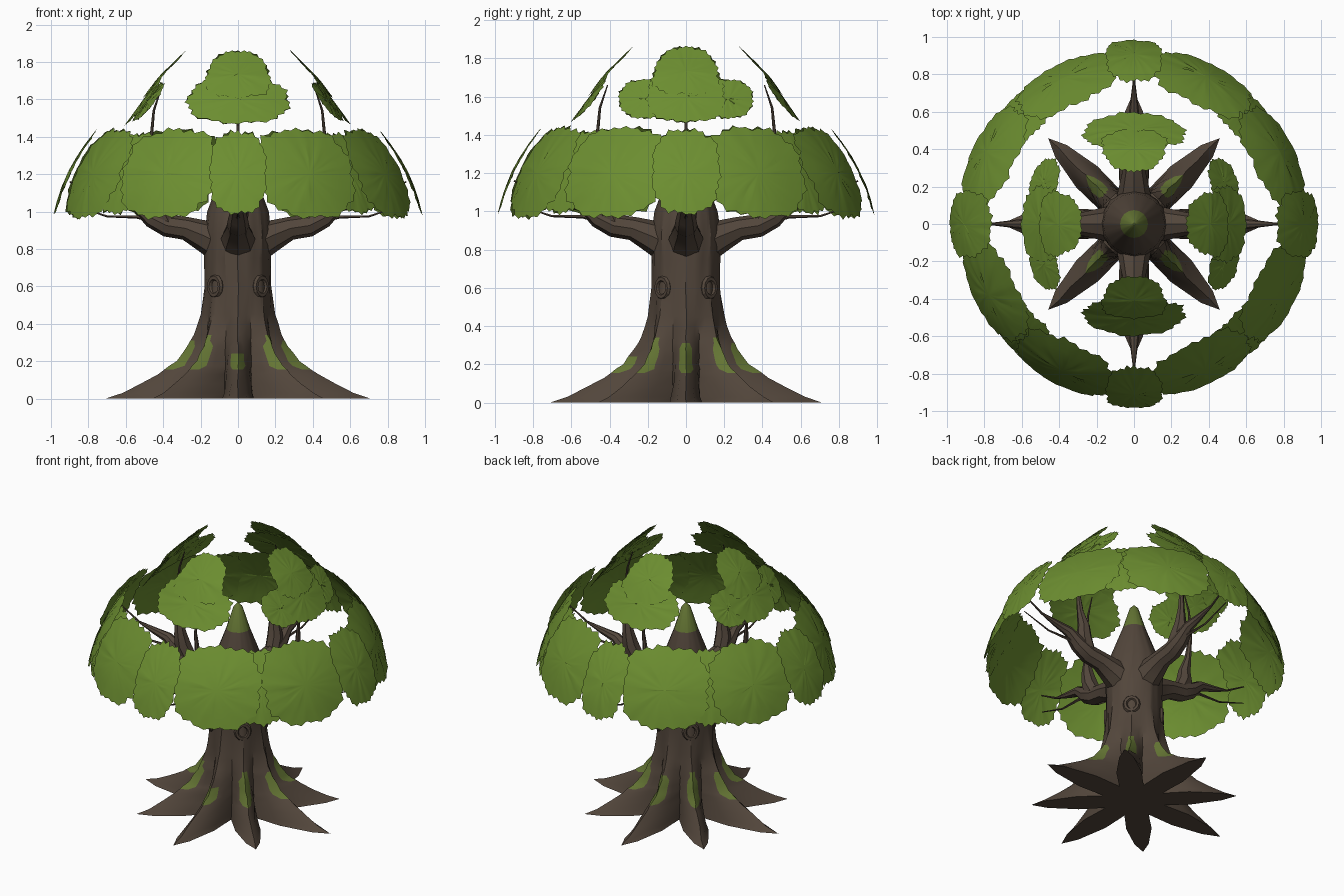
import bpy, math, random
from mathutils import Vector, Matrix

if "Cube" in bpy.data.objects:
    bpy.data.objects.remove(bpy.data.objects["Cube"])

random.seed(4)


def material(name, rgb):
    m = bpy.data.materials.new(name)
    m.diffuse_color = (*rgb, 1)
    m.use_nodes = True
    m.node_tree.nodes["Principled BSDF"].inputs["Base Color"].default_value = m.diffuse_color
    return m


BARK = material("bark_brown", (0.085, 0.061, 0.044))
LEAF = material("leaf_green", (0.15, 0.27, 0.03))
MOSS = material("moss_green", (0.128, 0.178, 0.034))


def make(name, verts, faces, mats, index=None, angle=30):
    me = bpy.data.meshes.new(name)
    me.from_pydata([tuple(v) for v in verts], [], faces)
    for m in mats:
        me.materials.append(m)
    if index:
        for p, i in zip(me.polygons, index):
            p.material_index = i
    ob = bpy.data.objects.new(name, me)
    bpy.context.collection.objects.link(ob)
    bpy.ops.object.select_all(action='DESELECT')
    ob.select_set(True)
    bpy.context.view_layer.objects.active = ob
    bpy.ops.object.shade_smooth_by_angle(angle=math.radians(angle))
    return ob


def lerp(table, x):
    for (x0, y0), (x1, y1) in zip(table, table[1:]):
        if x <= x1:
            t = max(0, (x - x0) / (x1 - x0))
            return y0 + (y1 - y0) * t
    return table[-1][1]


def spin(p, a):
    return Matrix.Rotation(a, 3, 'Z') @ Vector(p)


# Trunk with eight roots: star-shaped rings that turn into an octagon, then a cone
RIDGE = [(0, .71), (.03, .62), (.08, .52), (.13, .43), (.2, .33), (.28, .27),
         (.36, .225), (.45, .2), (.6, .178), (.75, .178), (.88, .18), (1.0, .165),
         (1.24, .075), (1.39, .028), (1.415, .005)]
VALLEY = [(0, .2), (.1, .183), (.3, .178), (.5, .174), (.75, .176), (.88, .178),
          (1.0, .163), (1.24, .074), (1.39, .028), (1.415, .005)]
levels = [0, .03, .08, .13, .155, .175, .2, .24, .28, .31, .34, .4, .45, .6, .75, .88, 1.0,
          1.24, 1.39, 1.415]
verts, faces, index = [], [], []
for z in levels:
    for arm in range(8):
        c = lerp(VALLEY, z)
        r = c + (lerp(RIDGE, z) - c) * (0.88 if arm % 2 else 1)
        tip = Vector((r, 0, 0))
        val = Vector((c * math.cos(math.pi / 8), c * math.sin(math.pi / 8), 0))
        d = val - tip
        out = Vector((d.y, -d.x, 0)).normalized() * 0.07 * max(0, r - c)
        wide = 0.4 if .17 < z < .3 else 0.22
        near, side = tip + d * wide + out * .9, tip + d * .64 + out
        mirror = lambda p: Vector((p.x, -p.y, 0))
        for p in (mirror(side), mirror(near), tip, near, side, val):
            q = spin(p, arm * math.pi / 4)
            j = 0.004 if 0 < z < .95 else 0
            verts.append(q + Vector((random.uniform(-j, j), random.uniform(-j, j), z)))
n = 48
for k in range(len(levels) - 1):
    mid = (levels[k] + levels[k + 1]) / 2
    for j in range(n):
        j2 = (j + 1) % n
        faces.append((k * n + j, k * n + j2, (k + 1) * n + j2, (k + 1) * n + j))
        top = .24 if j // 6 == 6 else .35 if (j // 6) % 2 else .31
        index.append(1 if (j % 6 in (1, 2) and .15 < mid < top) or mid > 1.25 else 0)
faces += [tuple(reversed(range(n))), tuple(range(n * (len(levels) - 1), n * len(levels)))]
index += [0, 1]
make("trunk_and_roots", verts, faces, [BARK, MOSS], index)


def tube(name, path, sides, a):
    """Tapered limb along (x, y, z, radius) points, turned by angle a."""
    pts = [Vector(p[:3]) for p in path]
    vs, fs = [], []
    for i, p in enumerate(pts):
        d = (pts[min(i + 1, len(pts) - 1)] - pts[max(i - 1, 0)]).normalized()
        ref = Vector((0, 1, 0)) if abs(d.y) < .8 else Vector((0, 0, 1))
        u = ref.cross(d).normalized()
        w = d.cross(u)
        for s in range(sides):
            t = 2 * math.pi * s / sides
            vs.append(spin(p + (u * math.cos(t) + w * math.sin(t)) * path[i][3], a))
    for i in range(len(pts) - 1):
        for s in range(sides):
            s2 = (s + 1) % sides
            fs.append((i * sides + s, i * sides + s2, (i + 1) * sides + s2, (i + 1) * sides + s))
    fs += [tuple(reversed(range(sides))), tuple(range(len(vs) - sides, len(vs)))]
    make(name, vs, fs, [BARK])


# Branches, upright forks and twigs on the four axes
for q in range(4):
    a = q * math.pi / 2
    tube("branch", [(.1, 0, .83, .1), (.18, 0, .87, .085), (.28, 0, .91, .062),
                    (.38, 0, .925, .06), (.46, 0, .965, .052), (.54, 0, 1.03, .034),
                    (.64, 0, 1.05, .022), (.76, 0, 1.08, .007), (.9, 0, 1.16, .004)], 8, a)
    tube("upright_fork", [(.37, 0, .92, .05), (.42, .01, 1.02, .052), (.43, .02, 1.1, .04),
                          (.45, .01, 1.2, .022), (.465, 0, 1.38, .01), (.45, 0, 1.54, .007),
                          (.41, 0, 1.66, .003)], 7, a)
    tube("twig", [(.42, 0, .95, .02), (.54, 0, .972, .01),
                  (.7, 0, .975, .006), (.9, 0, 1.04, .003)], 5, a)

# Knot rings on the diagonal sides of the trunk
for q in range(4):
    a = math.pi / 4 + q * math.pi / 2
    bpy.ops.mesh.primitive_torus_add(major_segments=12, minor_segments=6,
                                     major_radius=.043, minor_radius=.016)
    ob = bpy.context.object
    ob.name = "knot"
    ob.data.materials.append(BARK)
    ob.matrix_world = (Matrix.Rotation(a, 4, 'Z') @ Matrix.Translation((.172, 0, .6)) @
                       Matrix.Rotation(math.pi / 2, 4, 'Y') @ Matrix.Diagonal((1.1, .95, 1, 1)))

# Leaf clumps: jagged curved cards lying on the dome
LOWER = [(.96, .985), (1.1, .95), (1.22, .9), (1.33, .835), (1.45, .74)]
UPPER = [(1.46, .61), (1.6, .51), (1.72, .42), (1.87, .265)]


def leaf(name, angle, half, z0, z1, profile, lift=0.0, shift=0.0, power=2.8, taper=0.0):
    segs, rings = 52, (.35, .7, 1)
    uv = [(0, 0)]
    ph = random.uniform(0, 6)
    for k in rings:
        for s in range(segs):
            t = 2 * math.pi * s / segs
            c, d = math.cos(t), math.sin(t)
            e = (abs(c) ** power + abs(d) ** power) ** (-1 / power)
            if k == 1:
                e *= 1 + (.03 if s % 2 else -.03) + random.uniform(-.02, .02)
                e *= 1 + .03 * math.sin(9 * t + ph)
            uv.append((c * e * k, d * e * k))
    vs = []
    for u, v in uv:
        z = (z0 + z1) / 2 + v * (z1 - z0) / 2 * .98
        z = min(z, z1 + .01)
        x = u * half * (1 - taper * v)
        r = lerp(profile, z) + lift - .5 * (x + shift) ** 2 + random.uniform(-.003, .003)
        vs.append(spin((r, x + shift, z), angle))
    fs = [(0, 1 + s, 1 + (s + 1) % segs) for s in range(segs)]
    for k in range(len(rings) - 1):
        for s in range(segs):
            i, j = 1 + k * segs + s, 1 + k * segs + (s + 1) % segs
            fs.append((i, i + segs, j + segs, j))
    make(name, vs, fs, [LEAF], angle=40)


for q in range(4):
    a = q * math.pi / 2
    sideways = q % 2 == 0
    # lower ring
    leaf("lower_leaf_middle", a, .175 if sideways else .15, .985, 1.43, LOWER, .005)
    for s in (-1, 1):
        leaf("lower_leaf_side", a + s * math.radians(26), .275, .965, 1.44, LOWER,
             -.035 - .004 * s)
    leaf("lower_leaf_corner", a + math.pi / 4, .17, .99, 1.42, LOWER, -.045)
    # upper crown
    leaf("upper_leaf_top", a, .165, 1.61, 1.86, UPPER, .004, taper=.22)
    if sideways:
        leaf("upper_leaf_middle", a, .2, 1.465, 1.74, UPPER, -.005)
        for s in (-1, 1):
            leaf("upper_leaf_lobe", a, .13, 1.485, 1.69, UPPER, -.012, .22 * s, 2.3)
    else:
        leaf("upper_leaf_middle", a, .27, 1.47, 1.73, UPPER, -.005, power=2.3, taper=.1)
